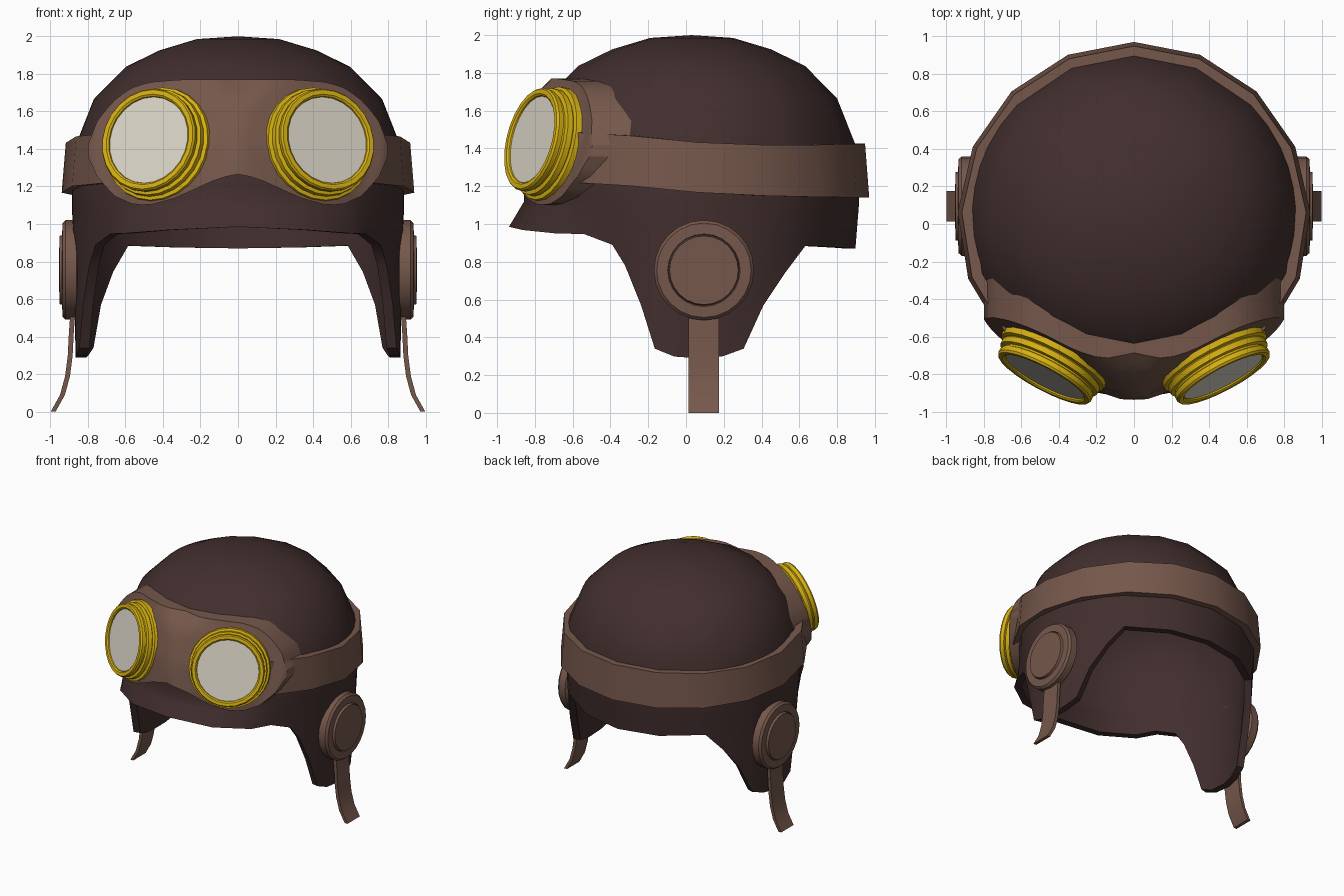
import bpy, bmesh, math
from mathutils import Vector

if "Cube" in bpy.data.objects:
    bpy.data.objects.remove(bpy.data.objects["Cube"])

YC = 0.03  # centre of the head in y


def material(name, rgb):
    m = bpy.data.materials.new(name)
    m.diffuse_color = (*rgb, 1)
    m.use_nodes = True
    m.node_tree.nodes["Principled BSDF"].inputs["Base Color"].default_value = m.diffuse_color
    return m


DARK = material("dark_leather", (0.054, 0.028, 0.027))
BROWN = material("brown_leather", (0.178, 0.096, 0.07))
GOLD = material("brass", (0.68, 0.44, 0.006))
GLASS = material("pale_glass", (0.70, 0.66, 0.57))


def finish(bm, name, mat, angle=35):
    bmesh.ops.remove_doubles(bm, verts=bm.verts, dist=1e-5)
    bmesh.ops.recalc_face_normals(bm, faces=bm.faces)
    me = bpy.data.meshes.new(name)
    bm.to_mesh(me)
    bm.free()
    me.materials.append(mat)
    me.shade_smooth()
    me.set_sharp_from_angle(angle=math.radians(angle))
    ob = bpy.data.objects.new(name, me)
    bpy.context.collection.objects.link(ob)
    return ob


def skin(rows, name, mat, loop_cols=False, caps=False, angle=35):
    """Join equal-length rows of points with quads; optionally cap both end rows."""
    bm = bmesh.new()
    grid = [[bm.verts.new(p) for p in row] for row in rows]
    n = len(rows[0])
    for a, b in zip(grid, grid[1:]):
        for i in range(n if loop_cols else n - 1):
            j = (i + 1) % n
            bm.faces.new((a[i], a[j], b[j], b[i]))
    if caps:
        bm.faces.new(grid[0])
        bm.faces.new(grid[-1])
    return finish(bm, name, mat, angle)


def lerp_table(table, t):
    for (a, b), (c, d) in zip(table, table[1:]):
        if t <= c:
            return b + (d - b) * max(0, t - a) / (c - a)
    return table[-1][1]


def lathe(profile, origin, axis, name, mat, segs=24):
    q = Vector(axis).normalized().to_track_quat('Z', 'Y')
    rows = [[Vector(origin) + q @ Vector((r * math.cos(2 * math.pi * i / segs),
                                          r * math.sin(2 * math.pi * i / segs), h))
             for i in range(segs)] for r, h in profile]
    return skin(rows, name, mat, loop_cols=True)


# Cap: dome profile (radius, z), then a skirt down to a hem that varies with angle
DOME = [(0, 2.0), (0.22, 1.985), (0.42, 1.925), (0.6, 1.837), (0.77, 1.665),
        (0.867, 1.42), (0.887, 1.2), (0.887, 1.12)]
RADIUS = [(z, r) for r, z in reversed(DOME)]
# angle from the front, hem height, brim flare
HEM = [(0, .985, .10), (22.5, .968, .10), (40, .95, .07), (50, .947, .02), (61, .89, 0),
       (66, .78, 0), (72, .57, 0), (77, .34, 0), (84, .298, 0), (94, .288, 0),
       (101, .30, 0), (108.5, .34, 0), (116, .57, 0), (125, .745, 0), (134, .885, 0),
       (157.5, .875, 0), (180, .87, 0)]
columns = HEM + [(360 - a, z, f) for a, z, f in HEM[-2:0:-1]]
THICK = 0.055


def ring_point(deg, r, z):
    a = math.radians(deg)
    return (r * math.sin(a), YC - r * math.cos(a), z)


def skirt_row(t, inset):
    return [ring_point(a, .887 - .02 * t + f * t - inset, 1.12 + (hem - 1.12) * t)
            for a, hem, f in columns]


STEPS = (0.25, 0.5, 0.75, 1.0)
outer = [[ring_point(c[0], r, z) for c in columns] for r, z in DOME]
outer += [skirt_row(t, 0) for t in STEPS]
inner = [[ring_point(c[0], r * (1 - THICK / .887), z - THICK * (1 - r / .9)) for c in columns]
         for r, z in DOME]
inner += [skirt_row(t, THICK) for t in STEPS]
skin(outer + inner[::-1], "cap", DARK, loop_cols=True, angle=42)

# Goggle strap round the sides and back
rows = []
for i in range(13):
    a = 48 + (312 - 48) * i / 12
    y = YC - .92 * math.cos(math.radians(a))
    top = lerp_table([(-.45, 1.485), (0, 1.435), (.5, 1.415), (.95, 1.425)], y)
    bot = lerp_table([(-.45, 1.22), (0, 1.17), (.5, 1.145), (.95, 1.14)], y)
    rows.append([ring_point(a, .87, bot), ring_point(a, .94, bot),
                 ring_point(a, .918, top), ring_point(a, .86, top)])
skin(rows, "goggle_strap", BROWN, loop_cols=True, caps=True, angle=28)

# Goggle mask: outline in the front view, wrapped on the head and raised around each eye
AXIS = Vector((0.46, -0.86, 0.23)).normalized()
EYE = Vector((0.48, -0.82, 1.45))
BASE = EYE - AXIS * 0.13
TOP = [(0, 1.77), (.3, 1.77), (.48, 1.755), (.58, 1.72), (.67, 1.65), (.75, 1.55), (.8, 1.42)]
BOTTOM = [(0, 1.265), (.1, 1.245), (.33, 1.14), (.45, 1.105), (.55, 1.10), (.66, 1.15),
          (.75, 1.25), (.8, 1.36)]


def head_y(x, z, offset):
    r = lerp_table(RADIUS, z) + offset
    return YC - math.sqrt(max(r * r - x * x, 0.01))


def mask_front(x, z):
    y = head_y(x, z, 0.05)
    ax = abs(x)
    plane = BASE.y - (AXIS.x * (ax - BASE.x) + AXIS.z * (z - BASE.z)) / AXIS.y
    d = math.hypot(ax - BASE.x, z - BASE.z)
    w = min(1, max(0, (0.52 - d) / 0.16))
    return y + (min(y, plane) - y) * w


rows = []
N = 10
for i in range(37):
    x = 0.8 * math.sin(math.radians(-90 + 5 * i))
    b, t = lerp_table(BOTTOM, abs(x)), lerp_table(TOP, abs(x))
    zs = [b + (t - b) * k / N for k in range(N + 1)]
    rows.append([(x, mask_front(x, z), z) for z in zs] +
                [(x, head_y(x, z, -0.03), z) for z in zs[::-1]])
skin(rows, "goggle_mask", BROWN, loop_cols=True, caps=True, angle=40)

# Parts that repeat on both sides
RIM = [(.232, -.04), (.238, -.004), (.248, .004), (.272, .004), (.28, -.008), (.278, -.035),
       (.268, -.04), (.268, -.05), (.29, -.055), (.292, -.085), (.285, -.092),
       (.308, -.098), (.312, -.135), (.30, -.15), (.28, -.17)]
EAR = [(0.2, .82), (.265, .86), (.265, .918), (.25, .935), (.192, .937), (.188, .93),
       (.184, .937), (.182, .952), (0, .953)]
CHIN = [(.878, .56), (.888, .42), (.894, .30), (.908, .19), (.935, .09), (.985, 0)]
for s, side in ((1, "right"), (-1, "left")):
    axis = (s * AXIS.x, AXIS.y, AXIS.z)
    eye = (s * EYE.x, EYE.y, EYE.z)
    lathe(RIM, eye, axis, "goggle_rim_" + side, GOLD)
    lathe([(0, -.012), (.236, -.012), (.236, -.02), (0, -.02)], eye, axis,
          "goggle_lens_" + side, GLASS)
    lathe(EAR, (0, .095, .755), (s, 0, 0), "ear_disc_" + side, BROWN)
    # chin strap hanging below the ear disc
    rows = [[(s * (x - .013), .012, z), (s * (x + .013), .012, z),
             (s * (x + .013), .175, z), (s * (x - .013), .175, z)] for x, z in CHIN]
    skin(rows, "chin_strap_" + side, BROWN, loop_cols=True, caps=True)
